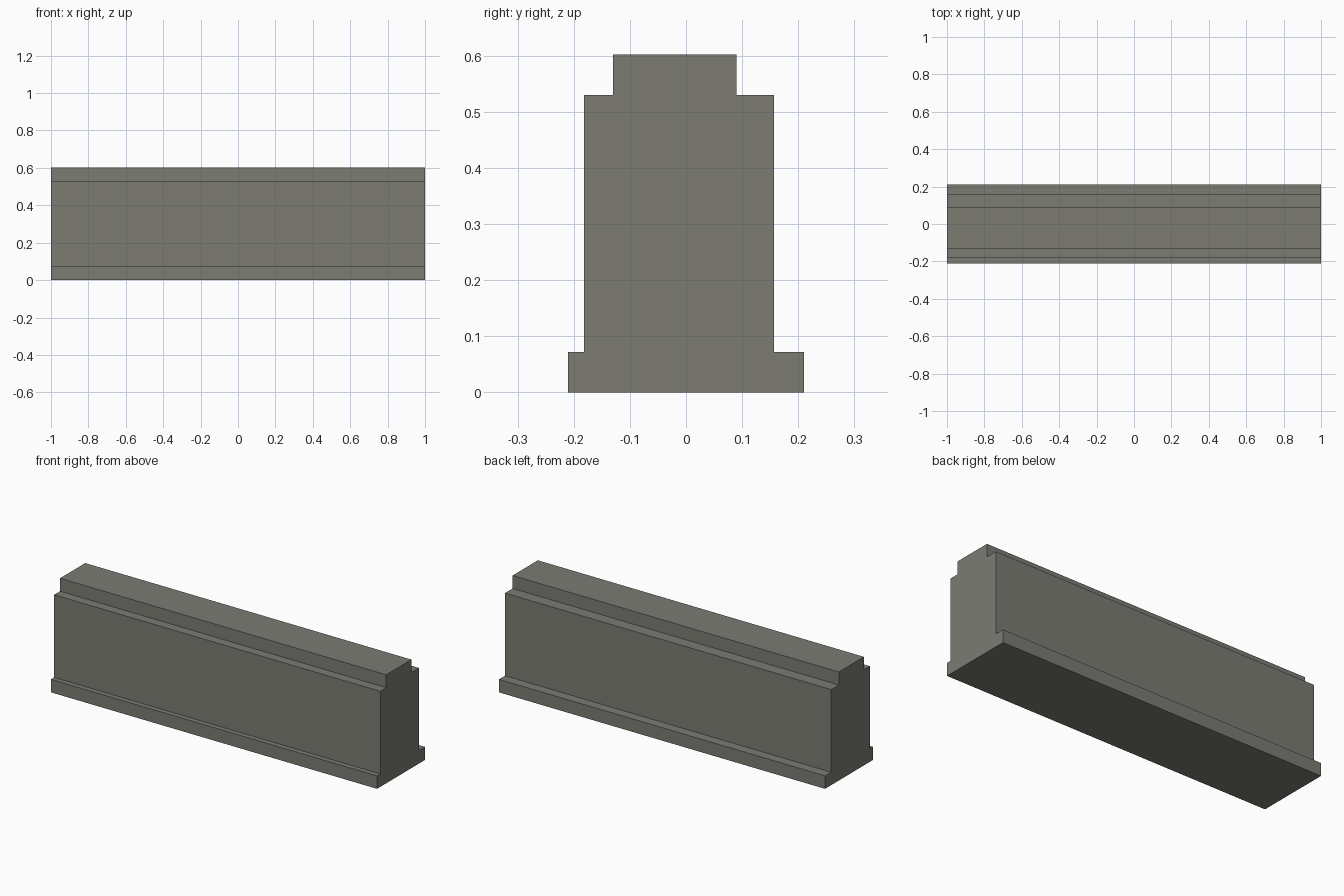
import bpy
import bmesh

cube = bpy.data.objects.get("Cube")
if cube:
    bpy.data.objects.remove(cube, do_unlink=True)

# Single stone grey
stone = bpy.data.materials.new("stone_grey")
stone.use_nodes = True
colour = (0.2, 0.2, 0.175, 1)
stone.diffuse_color = colour
stone.node_tree.nodes["Principled BSDF"].inputs["Base Color"].default_value = colour

# Stacked courses: front y, back y, bottom z, top z
plinth = (-0.21, 0.21, 0, 0.072)
body = (-0.182, 0.157, 0.072, 0.53)
coping = (-0.13, 0.09, 0.53, 0.602)
courses = [plinth, body, coping]

# Stepped outline: up the back side, down the front side
outline = [(back, z) for front, back, low, high in courses for z in (low, high)]
outline += [(front, z) for front, back, low, high in reversed(courses) for z in (high, low)]

# Extrude the outline along the length of the wall
bm = bmesh.new()
end = bm.faces.new([bm.verts.new((-1, y, z)) for y, z in outline])
result = bmesh.ops.extrude_face_region(bm, geom=[end], use_keep_orig=True)
moved = [v for v in result["geom"] if isinstance(v, bmesh.types.BMVert)]
bmesh.ops.translate(bm, vec=(2, 0, 0), verts=moved)
bmesh.ops.recalc_face_normals(bm, faces=bm.faces)

mesh = bpy.data.meshes.new("stepped_wall")
bm.to_mesh(mesh)
bm.free()
mesh.materials.append(stone)
wall = bpy.data.objects.new("stepped_wall", mesh)
bpy.context.collection.objects.link(wall)
